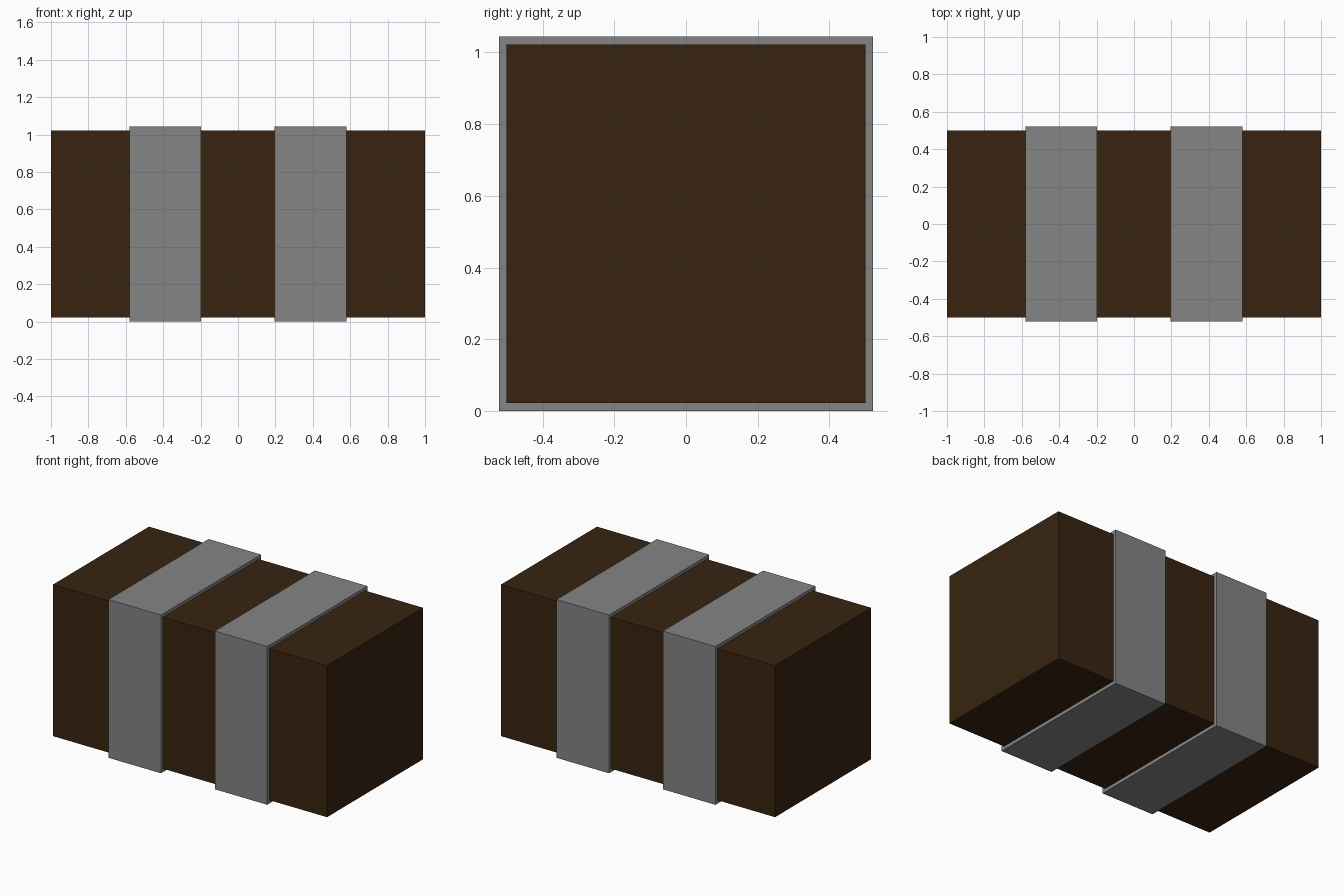
import bpy

if "Cube" in bpy.data.objects:
    bpy.data.objects.remove(bpy.data.objects["Cube"])

T = 0.022           # band thickness
H = 1.0 + 2 * T     # overall height


def material(name, rgb):
    mat = bpy.data.materials.new(name)
    mat.diffuse_color = (*rgb, 1)
    mat.use_nodes = True
    mat.node_tree.nodes["Principled BSDF"].inputs["Base Color"].default_value = mat.diffuse_color
    return mat


def box(name, x0, x1, width, height, mat):
    """Box spanning x0..x1, centred on y = 0 and on the model's mid height."""
    bpy.ops.mesh.primitive_cube_add(size=1, location=((x0 + x1) / 2, 0, H / 2))
    ob = bpy.context.object
    ob.name = name
    ob.scale = (x1 - x0, width, height)
    bpy.ops.object.transform_apply(location=False, rotation=False, scale=True)
    ob.data.materials.append(mat)
    return ob


brown = material("dark_wood", (0.040, 0.0175, 0.005))
grey = material("band_grey", (0.233, 0.233, 0.233))

# Wooden block
box("block", -1.0, 1.0, 1.0, 1.0, brown)

# Two grey bands wrapped around the block
box("band_left", -0.58, -0.197, H, H, grey)
box("band_right", 0.196, 0.579, H, H, grey)
